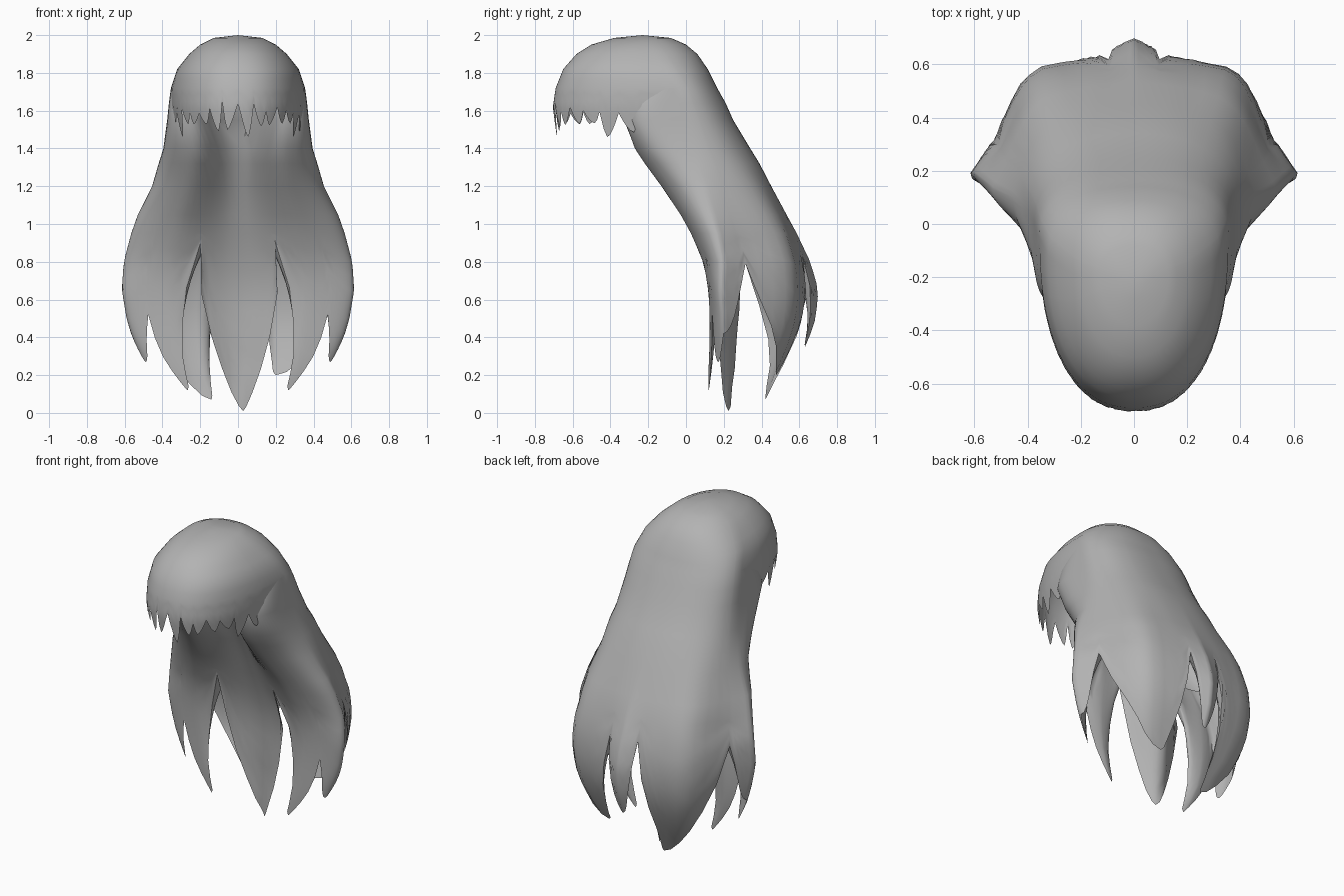
import bpy, bmesh, math, random

if "Cube" in bpy.data.objects:
    bpy.data.objects.remove(bpy.data.objects["Cube"])

random.seed(4)
grey = bpy.data.materials.new("ash grey")
grey.diffuse_color = (0.45, 0.45, 0.45, 1)
grey.use_nodes = True
grey.node_tree.nodes["Principled BSDF"].inputs["Base Color"].default_value = grey.diffuse_color

# Horizontal sections: z, half width, front y, widest y, back y, front recess, front roundness
CAP = [(2.0, 0, -.23, -.23, -.23, 0, 1), (1.985, .13, -.38, -.2, -.08, 0, 1),
       (1.95, .2, -.5, -.2, .0, 0, .95), (1.9, .258, -.58, -.17, .06, 0, .9),
       (1.82, .322, -.65, -.12, .115, 0, .87), (1.72, .355, -.69, -.05, .165, 0, .87),
       (1.62, .357, -.705, -.05, .21, 0, .87), (1.45, .335, -.685, -.05, .3, 0, .87)]
BODY = [(1.72, .355, -.33, -.05, .165, .25, .75), (1.64, .366, -.335, -.03, .21, .25, .5),
        (1.55, .375, -.335, 0, .25, .25, .4), (1.4, .395, -.29, .03, .34, .22, .6),
        (1.32, .42, -.25, .06, .39, .2, .75), (1.2, .455, -.17, .1, .455, .18, .88),
        (1.05, .53, -.06, .14, .54, .13, .9), (.95, .565, 0, .17, .59, .11, .9),
        (.8, .605, .075, .2, .64, .09, .85), (.65, .615, .11, .19, .66, .09, .8),
        (.5, .59, .115, .2, .645, .1, .8), (.4, .56, .115, .2, .61, .1, .8),
        (.27, .5, .11, .2, .55, .12, .8), (.12, .37, .1, .2, .47, .13, .8),
        (0, .22, .1, .2, .42, .14, .8)]
# Angular outline of the lower back: degrees, share of width, share of depth
BACK = [(0, 1, 0), (15, .86, .28), (35, .71, .7), (50, .6, .85), (75, .24, .94), (90, 0, .97)]


def lerp_rows(rows, v):
    """Interpolate a table whose first column runs monotonically."""
    lo, hi = sorted((rows[0][0], rows[-1][0]))
    v = max(min(v, hi), lo)
    for p, q in zip(rows, rows[1:]):
        t = (v - p[0]) / (q[0] - p[0])
        if -1e-9 <= t <= 1 + 1e-9:
            return [a + (b - a) * t for a, b in zip(p, q)]


def point(table, z, deg, inset=0):
    """Surface point; -90 degrees is the front, 90 the back."""
    _, w, yf, yw, yb, rec, pf = lerp_rows(table, z)
    c, s = math.cos(math.radians(deg)), math.sin(math.radians(deg))
    c = 0 if abs(c) < 1e-6 else c
    if s < -1e-6:
        r = abs(c) ** pf
        u = max(0, 1 - r / .62)
        y = yw - (yw - yf) * abs(s) ** pf + rec * u * u * (3 - 2 * u)
    else:
        r, d = abs(c) ** .85, max(s, 0) ** .85
        k = max(0, min(1, (1.35 - z) / .45))
        _, r2, d2 = lerp_rows(BACK, 90 - abs(deg - 90))
        r, d = r + (r2 - r) * k, d + (d2 - d) * k
        y = yw + (yb - yw) * d
        # raised lock down the middle of the back
        if table is BODY:
            y += .055 * max(0, 1 - abs(deg - 90) / 14) * max(0, min(1, (1 - z) / .35))
    x = math.copysign(w * r, c)
    if inset:
        dx, dy = -x, yw + .15 - y
        n = math.hypot(dx, dy) or 1
        f = min(inset, n * .8) / n
        x, y = x + dx * f, y + dy * f
    return (x, y, z)


def sheet(bm, table, angles, heights, closed, inset=lambda j: 0):
    """Skin a grid; heights(angle index) lists the z of each row."""
    cols = [[bm.verts.new(point(table, z, a, inset(j))) for j, z in enumerate(heights(i))]
            for i, a in enumerate(angles)]
    pairs = list(zip(cols, cols[1:])) + ([(cols[-1], cols[0])] if closed else [])
    for p, q in pairs:
        for j in range(len(p) - 1):
            bm.faces.new((p[j], p[j + 1], q[j + 1], q[j]))


def finish(name, bm):
    bmesh.ops.remove_doubles(bm, verts=bm.verts, dist=.0005)
    bmesh.ops.recalc_face_normals(bm, faces=bm.faces)
    me = bpy.data.meshes.new(name)
    bm.to_mesh(me)
    bm.free()
    ob = bpy.data.objects.new(name, me)
    bpy.context.collection.objects.link(ob)
    me.materials.append(grey)
    bpy.ops.object.select_all(action='DESELECT')
    ob.select_set(True)
    bpy.context.view_layer.objects.active = ob
    bpy.ops.object.shade_smooth_by_angle(angle=math.radians(55))


# Lock outline around the hem: angle and height, alternating tip and notch
hem = [(-86, .01), (-72.7, .9), (-48.5, .12), (-40.8, .52), (-14, .27), (0, .42), (14, .79),
       (60, .2), (80, .82), (90, .35), (100, .82), (120, .07), (166, .79), (180, .42),
       (194, .27), (220.8, .52), (228.5, .12), (252.7, .9), (274, .01)]
angles, hem_z = [], []
N = 6
for (a0, z0), (a1, z1) in zip(hem, hem[1:]):
    for k in range(N):
        t = k / N
        s = t if z0 < z1 else 1 - t          # 0 at the tip, 1 at the notch
        angles.append(a0 + (a1 - a0) * t)
        hem_z.append(min(z0, z1) + abs(z1 - z0) * s ** 2)

# Fringe outline: short pointed locks
teeth, K = 14, 6
f_angles, f_z = [-180, -173], [1.55, 1.55]
a0, step = -166, 152 / teeth
notch = [random.uniform(1.58, 1.65) for _ in range(teeth + 1)]
for n in range(teeth):
    tip = 1.46 if n in (1, 7, 12) else random.uniform(1.48, 1.54)
    peak = 4 / 6 if n % 3 else 2 / 6
    for k in range(K):
        u = k / K
        s = (peak - u) / peak if u < peak else (u - peak) / (1 - peak)
        f_angles.append(a0 + step * (n + u))
        f_z.append(tip + (notch[n if u < peak else n + 1] - tip) * s ** 1.6)
f_angles += [-14, -7, 0]
f_z += [notch[-1], 1.55, 1.55]

# Crown with fringe in front, long hair flowing from the back of the crown
bm = bmesh.new()
crown_rows = [2.0, 1.995, 1.985, 1.97, 1.95, 1.925, 1.9, 1.86, 1.82, 1.77, 1.72]
sheet(bm, CAP, f_angles,
      lambda i: crown_rows + [1.72 + (f_z[i] - 1.72) * k / 5 for k in range(1, 6)], False)
back_angles = [a for a in angles if -1e-6 <= a <= 180 + 1e-6]
if abs(back_angles[-1] - 180) > 1e-6:
    back_angles.append(180)
sheet(bm, CAP, back_angles, lambda i: crown_rows, False)


def lock_rows(i):
    return [.95 + (hem_z[i] - .95) * k / 9 for k in range(10)]


sheet(bm, BODY, angles, lambda i: [r[0] for r in BODY[:7]] + lock_rows(i), True)
finish("long_hair", bm)

# Inner side of the locks, meeting the outer side at the hem
bm = bmesh.new()
sheet(bm, BODY, angles, lock_rows, True, lambda j: .13 * (1 - j / 9))
finish("lock_undersides", bm)
